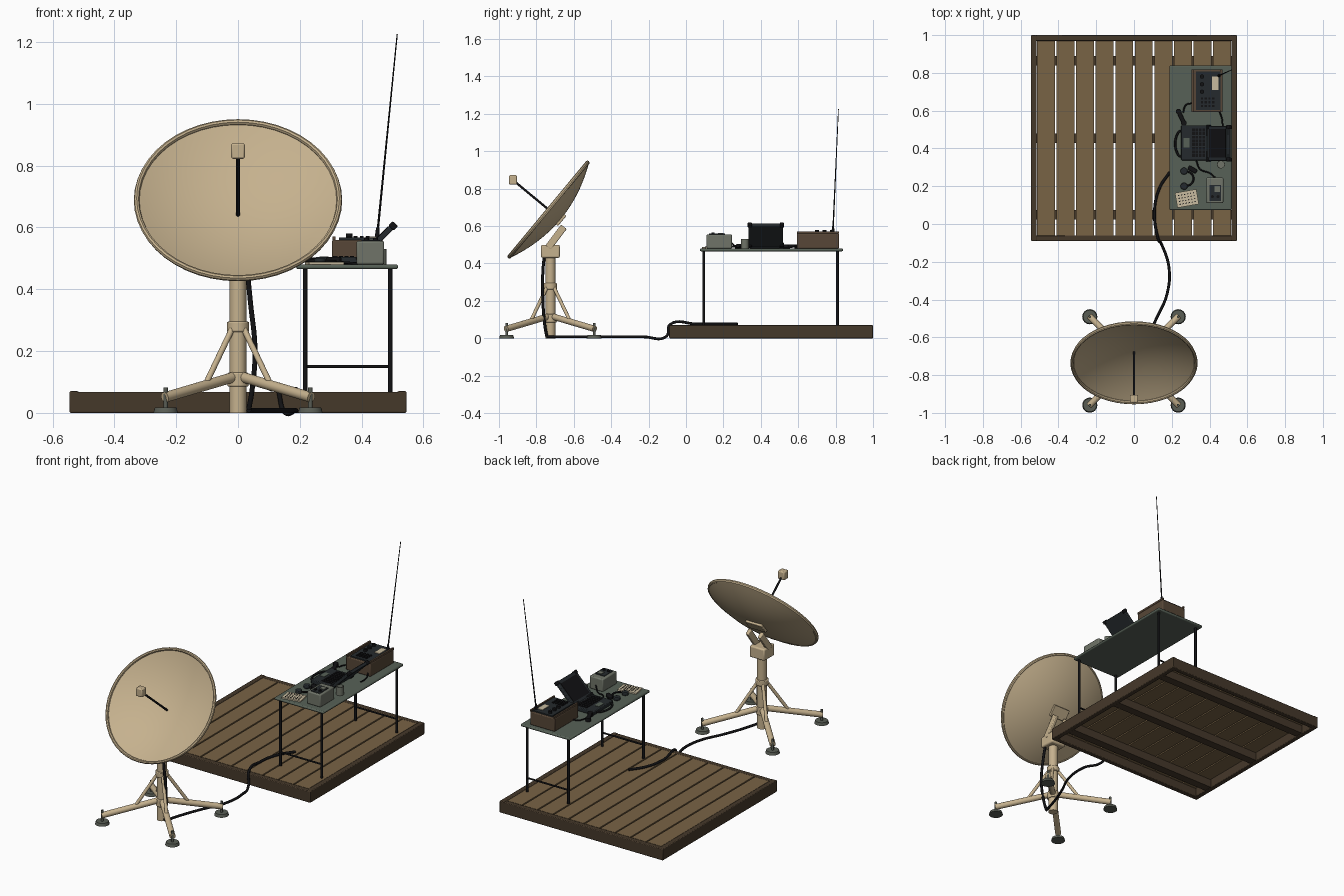
import bpy, bmesh, math
from mathutils import Vector, Matrix

if "Cube" in bpy.data.objects:
    bpy.data.objects.remove(bpy.data.objects["Cube"])


def material(name, r, g, b):
    m = bpy.data.materials.new(name)
    m.use_nodes = True
    m.diffuse_color = (r, g, b, 1)
    m.node_tree.nodes["Principled BSDF"].inputs["Base Color"].default_value = (r, g, b, 1)
    return m


SAND = material("sand paint", .56, .44, .27)
PLANK = material("plank wood", .19, .125, .06)
BEAM = material("dark beam wood", .06, .04, .023)
GREEN = material("grey green paint", .095, .12, .095)
BLACK = material("black rubber", .006, .006, .007)
SLATE = material("dark slate", .018, .023, .026)
BROWN = material("brown case", .095, .062, .038)
PALE = material("pale grey green", .16, .175, .14)
CREAM = material("cream paper", .58, .5, .35)
FOOT = material("foot grey", .1, .11, .09)


def finish(bm, name, mat, matrix=None, bevel=0, smooth=True):
    me = bpy.data.meshes.new(name)
    bmesh.ops.recalc_face_normals(bm, faces=bm.faces)
    bm.to_mesh(me)
    bm.free()
    me.materials.append(mat)
    ob = bpy.data.objects.new(name, me)
    bpy.context.collection.objects.link(ob)
    if matrix:
        ob.matrix_world = matrix
    if bevel:
        mod = ob.modifiers.new("bevel", "BEVEL")
        mod.width, mod.segments, mod.limit_method = bevel, 2, "ANGLE"
    if smooth:
        bpy.ops.object.select_all(action="DESELECT")
        ob.select_set(True)
        bpy.context.view_layer.objects.active = ob
        bpy.ops.object.shade_smooth_by_angle(angle=math.radians(35))
    return ob


def box(name, centre, size, mat, rot=None, bevel=0):
    bm = bmesh.new()
    bmesh.ops.create_cube(bm, size=1)
    bmesh.ops.scale(bm, vec=size, verts=bm.verts)
    m = Matrix.Translation(centre) @ (rot or Matrix())
    return finish(bm, name, mat, m, bevel, smooth=bevel > 0)


def tube(name, p, q, r, mat, r2=None, sides=16, bevel=0):
    p, q = Vector(p), Vector(q)
    bm = bmesh.new()
    bmesh.ops.create_cone(bm, cap_ends=True, segments=sides, radius1=r,
                          radius2=r if r2 is None else r2, depth=(q - p).length)
    rot = (q - p).to_track_quat("Z", "Y").to_matrix().to_4x4()
    return finish(bm, name, mat, Matrix.Translation((p + q) / 2) @ rot, bevel)


def cable(name, points, r, mat=BLACK):
    cu = bpy.data.curves.new(name, "CURVE")
    cu.dimensions, cu.bevel_depth, cu.bevel_resolution = "3D", r, 2
    cu.resolution_u, cu.use_fill_caps = 8, True
    sp = cu.splines.new("BEZIER")
    sp.bezier_points.add(len(points) - 1)
    for bp, co in zip(sp.bezier_points, points):
        bp.co = co
        bp.handle_left_type = bp.handle_right_type = "AUTO"
    cu.materials.append(mat)
    ob = bpy.data.objects.new(name, cu)
    bpy.context.collection.objects.link(ob)


def lathe(name, profile, mat, matrix, steps=56):
    bm = bmesh.new()
    vs = [bm.verts.new((r, 0, z)) for r, z in profile]
    es = [bm.edges.new(e) for e in zip(vs, vs[1:])]
    bmesh.ops.spin(bm, geom=vs + es, axis=(0, 0, 1), cent=(0, 0, 0),
                   angle=math.tau, steps=steps, use_merge=True)
    bmesh.ops.remove_doubles(bm, verts=bm.verts, dist=1e-5)
    return finish(bm, name, mat, matrix)


def turn(angle, axis="Z"):
    return Matrix.Rotation(math.radians(angle), 4, axis)


# Platform: frame, joists and ten planks
for s, side in ((-1, "right"), (1, "left")):
    box(f"frame_beam_{side}", (s * .53, .455, .035), (.03, 1.09, .07), BEAM, bevel=.004)
for y, end in ((-.075, "front"), (.985, "back")):
    box(f"frame_beam_{end}", (0, y, .034), (1.08, .03, .068), BEAM, bevel=.004)
for i, y in enumerate((.05, .455, .865)):
    box(f"joist_{i}", (0, y, .027), (1.03, .05, .05), BEAM)
for i in range(10):
    box(f"plank_{i}", ((i - 4.5) * .1035, .455, .06), (.095, 1.03, .015), PLANK)

# Table with end crossbars
box("table_top", (.353, .457, .4725), (.33, .765, .015), GREEN, bevel=.006)
for y, end in ((.095, "front"), (.81, "back")):
    for x, side in ((.217, "inner"), (.492, "outer")):
        tube(f"table_leg_{end}_{side}", (x, y, .068), (x, y, .466), .0075, BLACK)
    tube(f"table_crossbar_{end}", (.217, y, .15), (.492, y, .15), .005, BLACK)
TOP = .48

# Radio set with recessed panel, keypad, dials and whip aerial
box("radio_case", (.387, .705, TOP + .04), (.165, .225, .08), BROWN, bevel=.005)
box("radio_panel", (.395, .705, TOP + .083), (.135, .205, .008), SLATE)
for s in (-1, 1):
    box("radio_side_rail", (.387 + s * .077, .705, TOP + .085), (.01, .225, .012), BROWN)
box("radio_display", (.43, .745, TOP + .0885), (.035, .07, .004), CREAM)
for i in range(4):
    for j in range(3):
        box("radio_key", (.36 + i * .02, .625 + j * .02, TOP + .089), (.012, .012, .006), BLACK)
for y in (.7, .74, .78):
    tube("radio_dial", (.36, y, TOP + .085), (.36, y, TOP + .1), .011, BLACK)
tube("aerial_base", (.45, .785, TOP + .08), (.452, .787, TOP + .12), .009, BLACK, r2=.005)
tube("aerial", (.451, .786, TOP + .1), (.515, .815, 1.225), .004, BLACK, r2=.002, sides=8)

# Rugged laptop: base, keys, carry handle and tilted lid
box("laptop_base", (.32, .43, TOP + .012), (.14, .185, .024), SLATE, bevel=.004)
for i in range(4):
    for j in range(8):
        box("laptop_key", (.315 + i * .018, .362 + j * .0195, TOP + .025), (.014, .015, .004), BLACK)
box("laptop_touchpad", (.278, .43, TOP + .0245), (.03, .05, .003), GREEN)
cable("laptop_handle", [(.255, .355, TOP + .012), (.235, .365, TOP + .012), (.235, .485, TOP + .012),
                        (.255, .495, TOP + .012)], .006)
lid_turn = turn(-45, "Y")
box("laptop_lid", (.448, .427, TOP + .071), (.165, .185, .018), SLATE, lid_turn, .004)
box("laptop_screen", (.4415, .427, TOP + .0785), (.125, .15, .003), BLACK, lid_turn)
for s in (-1, 1):
    tube("laptop_hinge", (.392, .427 + s * .04, TOP + .02), (.392, .427 + s * .085, TOP + .02), .009, BLACK)
    for x, z in ((.395, .018), (.502, .125)):
        box("lid_corner", (x, .427 + s * .086, TOP + z), (.02, .022, .024), BLACK, lid_turn, .004)

# Small field box with panel and dials
box("field_box", (.428, .178, TOP + .038), (.09, .135, .076), PALE, bevel=.006)
box("field_box_panel", (.43, .165, TOP + .0775), (.06, .085, .004), SLATE)
box("field_box_display", (.44, .185, TOP + .081), (.03, .03, .004), PALE)
for x in (.415, .445):
    tube("field_box_dial", (x, .145, TOP + .078), (x, .145, TOP + .086), .008, BLACK)

# Mug, handset, headphones and a printed sheet
lathe("mug", [(0, 0), (.021, 0), (.021, .05), (.018, .05), (.018, .008), (0, .008)],
      PALE, Matrix.Translation((.46, .315, TOP)), 24)
box("handset_grip", (.25, .565, TOP + .014), (.022, .075, .016), BLACK, turn(25), .005)
for s in (-1, 1):
    tube("handset_cap", (.25 - s * .014, .565 + s * .03, TOP), (.25 - s * .014, .565 + s * .03, TOP + .022), .015, BLACK)
for y in (.2, .28):
    tube("earcup", (.265, y, TOP), (.265, y, TOP + .02), .019, SLATE, bevel=.004)
cable("headband", [(.265, .2, TOP + .01), (.3, .21, TOP + .01), (.315, .24, TOP + .01),
                   (.3, .27, TOP + .01), (.265, .28, TOP + .01)], .005)
box("hand_control", (.31, .288, TOP + .012), (.05, .024, .024), BLACK, turn(-30), .006)
sheet_turn = turn(10)
box("code_sheet", (.28, .135, TOP + .004), (.115, .08, .008), CREAM, sheet_turn)
for i in range(6):
    for j in range(4):
        spot = Vector((.28, .135, TOP + .009)) + sheet_turn @ Vector(((i - 2.5) * .016, (j - 1.5) * .016, 0))
        box("sheet_mark", spot, (.007, .005, .002), BLACK, sheet_turn)
cable("handset_cord", [(.26, .59, TOP + .006), (.275, .63, TOP + .006), (.31, .64, TOP + .006)], .004)
cable("radio_cord", [(.45, .6, TOP + .02), (.465, .56, TOP + .006), (.47, .5, TOP + .006)], .004)
cable("box_cord", [(.43, .245, TOP + .03), (.4, .27, TOP + .006), (.35, .29, TOP + .006),
                   (.33, .335, TOP + .008)], .004)

# Mast, collars and four braced legs on pad feet
MY = -.725
tube("mast", (0, MY, 0), (0, MY, .44), .027, SAND, sides=24)
tube("mast_collar", (0, MY, .262), (0, MY, .295), .036, SAND, sides=24, bevel=.004)
tube("mast_hub", (0, MY, .085), (0, MY, .13), .034, SAND, sides=24, bevel=.004)
for sx in (-1, 1):
    for sy in (-1, 1):
        def at(d, z):
            return (sx * d, MY + sy * d, z)
        tube("mast_leg", at(.01, .117), at(.237, .05), .017, SAND)
        tube("leg_brace", at(.02, .27), at(.105, .092), .0095, SAND)
        tube("foot_screw", at(.234, .01), at(.234, .082), .007, FOOT)
        tube("foot_pad", at(.234, 0), at(.234, .017), .04, FOOT, r2=.035, sides=24)

# Head box and tilting arms
box("mount_head", (0, MY, .465), (.1, .1, .07), SAND, bevel=.008)
for s in (-1, 1):
    box("mount_arm", (s * .04, -.695, .54), (.022, .038, .14), SAND, turn(-37, "X"), .005)

# Dish, rolled rim, feed rod and feed head
axis = Vector((0, -.77, .64)).normalized()
tilt = axis.to_track_quat("Z", "Y").to_matrix().to_4x4()
centre = Vector((0, -.735, .688))
place = Matrix.Translation(centre) @ tilt
R, D = .328, .075
inner = [(R * t / 12, D * (t / 12) ** 2 - D) for t in range(13)]
lathe("dish", inner + [(r, z - .008) for r, z in reversed(inner)], SAND, place)
rim = [(R + .009 * math.cos(a * math.tau / 8), .011 * math.sin(a * math.tau / 8)) for a in range(9)]
lathe("dish_rim", rim, SAND, place, 48)
vertex = centre - axis * D
box("dish_back_plate", vertex - axis * .012, (.11, .07, .016), SAND, tilt, .003)
tube("feed_rod", vertex, (0, -.92, .842), .006, BLACK)
box("feed_head", (0, -.925, .847), (.044, .042, .05), SAND, bevel=.006)

# Signal cable down the mast and across the ground onto the platform
cable("mast_cable", [(.03, -.755, .46), (.04, -.765, .36), (.055, -.765, .2), (.045, -.755, .07),
                     (.035, -.745, .012)], .008)
cable("ground_cable", [(.035, -.745, .008), (.065, -.64, .008), (.11, -.52, .008), (.175, -.37, .008),
                       (.185, -.23, .008), (.145, -.105, .01), (.13, -.085, .074), (.108, .06, .076),
                       (.135, .19, .076), (.19, .275, .076)], .0075)
